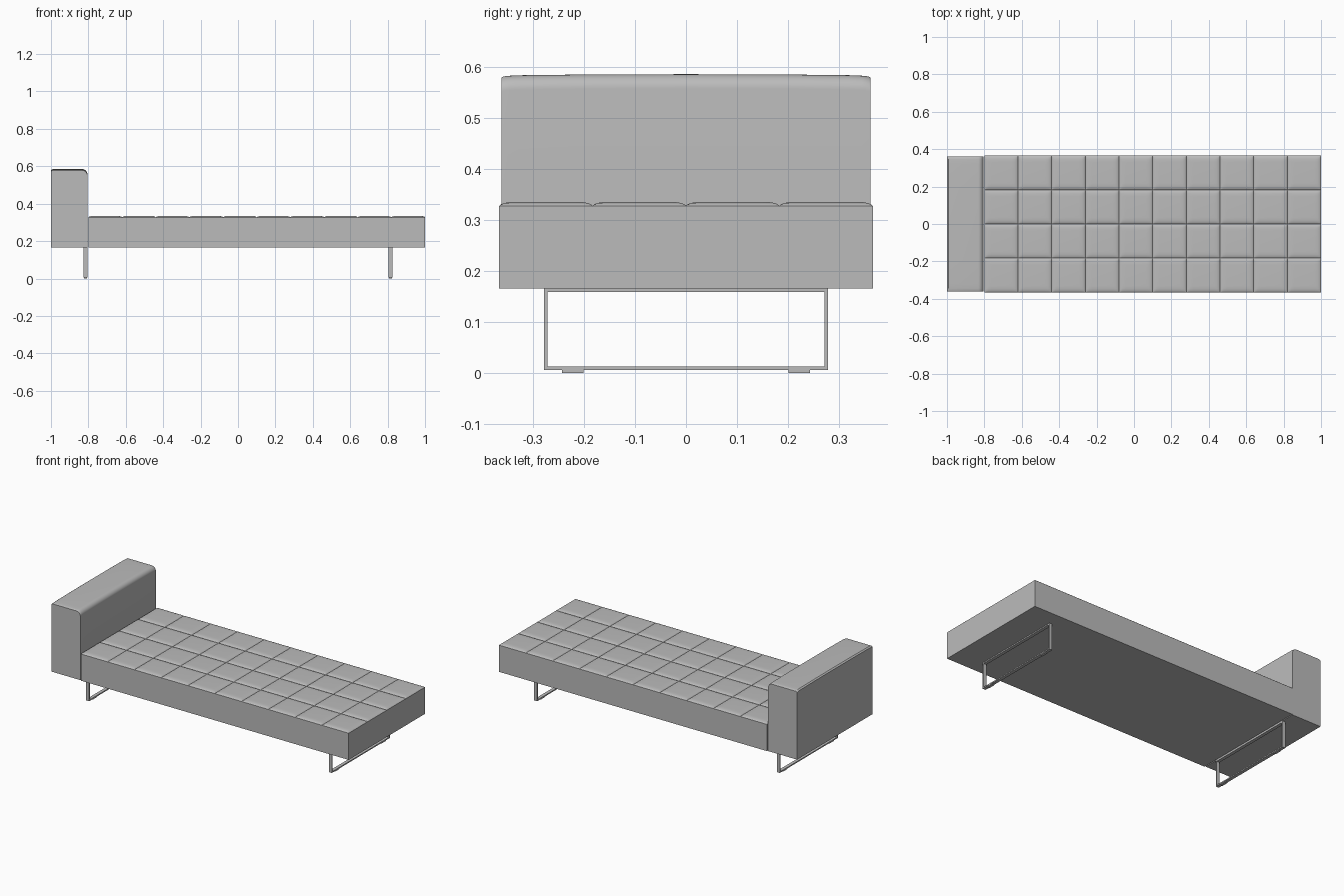
import bpy, bmesh, math

if "Cube" in bpy.data.objects:
    bpy.data.objects.remove(bpy.data.objects["Cube"])

upholstery = bpy.data.materials.new("grey_upholstery")
upholstery.diffuse_color = (0.50, 0.50, 0.50, 1)
upholstery.use_nodes = True
upholstery.node_tree.nodes["Principled BSDF"].inputs["Base Color"].default_value = upholstery.diffuse_color

BASE = 0.165


def finish(name, bm, smooth=None):
    bmesh.ops.recalc_face_normals(bm, faces=bm.faces)
    mesh = bpy.data.meshes.new(name)
    bm.to_mesh(mesh)
    bm.free()
    obj = bpy.data.objects.new(name, mesh)
    bpy.context.collection.objects.link(obj)
    mesh.materials.append(upholstery)
    if smooth:
        bpy.ops.object.select_all(action='DESELECT')
        obj.select_set(True)
        bpy.context.view_layer.objects.active = obj
        bpy.ops.object.shade_smooth_by_angle(angle=math.radians(smooth))
    return obj


def add_box(bm, x0, x1, y0, y1, z0, z1):
    verts = bmesh.ops.create_cube(bm, size=1)["verts"]
    for v in verts:
        v.co = ((x0 + x1) / 2 + v.co.x * (x1 - x0),
                (y0 + y1) / 2 + v.co.y * (y1 - y0),
                (z0 + z1) / 2 + v.co.z * (z1 - z0))


# Tufted mattress: grid of soft pads, each dipping at its border
PAD = [(0, 0), (0.003, 0.35), (0.009, 0.68), (0.02, 0.93), (0.035, 1)]


def pad_lines(start, end, count):
    """Grid line positions with their height factor across all pads."""
    size = (end - start) / count
    lines = []
    for i in range(count):
        a = start + i * size
        lines += [(a + d, h) for d, h in PAD]
        lines += [(a + size - d, h) for d, h in reversed(PAD[1:])]
    return lines + [(end, 0)]


bm = bmesh.new()
xs, ys = pad_lines(-0.80, 1.0, 10), pad_lines(-0.366, 0.366, 4)
grid = [[bm.verts.new((x, y, 0.327 + 0.008 * min(hx, hy))) for y, hy in ys]
        for x, hx in xs]
for i in range(len(xs) - 1):
    for j in range(len(ys) - 1):
        bm.faces.new((grid[i][j], grid[i + 1][j],
                      grid[i + 1][j + 1], grid[i][j + 1]))
rim = [e for e in bm.edges if e.is_boundary]
ext = bmesh.ops.extrude_edge_only(bm, edges=rim)["geom"]
for v in ext:
    if isinstance(v, bmesh.types.BMVert):
        v.co.z = BASE
bmesh.ops.holes_fill(bm, edges=[e for e in bm.edges if e.is_boundary], sides=0)
finish("tufted_mattress", bm, 30)

# Headrest: rounded-front profile lofted across the width with a crowned top
bm = bmesh.new()
R, HALF = 0.028, 0.362
stations = [(HALF, 0.578), (0.358, 0.5805), (0.345, 0.582), (0.32, 0.583),
            (0.19, 0.5845), (0, 0.585)]
stations = [(-y, z) for y, z in stations] + stations[-2::-1]
sections = []
for y, top in stations:
    pts = [(-1, BASE), (-0.805, BASE)]
    for k in range(9):
        a = math.radians(k * 90 / 8)
        pts.append((-0.805 - R + R * math.cos(a), top - R + R * math.sin(a)))
    pts += [(-0.992, top), (-1, top - 0.006)]
    sections.append([bm.verts.new((x, y, z)) for x, z in pts])
for s, t in zip(sections, sections[1:]):
    for k in range(len(s)):
        n = (k + 1) % len(s)
        bm.faces.new((s[k], s[n], t[n], t[k]))
bm.faces.new(sections[0])
bm.faces.new(sections[-1])
finish("headrest", bm, 35)

# Sled legs: slim rectangular hoops with two floor pads each
for side, cx in (("head", -0.815), ("foot", 0.815)):
    x0, x1, w, t = cx - 0.01, cx + 0.01, 0.278, 0.007
    bm = bmesh.new()
    outer = [(-w, 0.005), (w, 0.005), (w, BASE), (-w, BASE)]
    inner = [(-w + t, 0.005 + t), (w - t, 0.005 + t),
             (w - t, BASE - t), (-w + t, BASE - t)]
    ring = [[[bm.verts.new((x, y, z)) for y, z in loop]
             for loop in (outer, inner)] for x in (x0, x1)]
    for k in range(4):
        n = (k + 1) % 4
        (a, b), (c, d) = ring
        for p, q in ((a, b), (c, d), (a, c), (b, d)):
            bm.faces.new((p[k], p[n], q[n], q[k]))
    finish(side + "_leg_frame", bm)

    bm = bmesh.new()
    for y in (-0.222, 0.222):
        add_box(bm, x0 + 0.002, x1 - 0.002, y - 0.021, y + 0.021, 0, 0.005)
    finish(side + "_floor_pads", bm)
